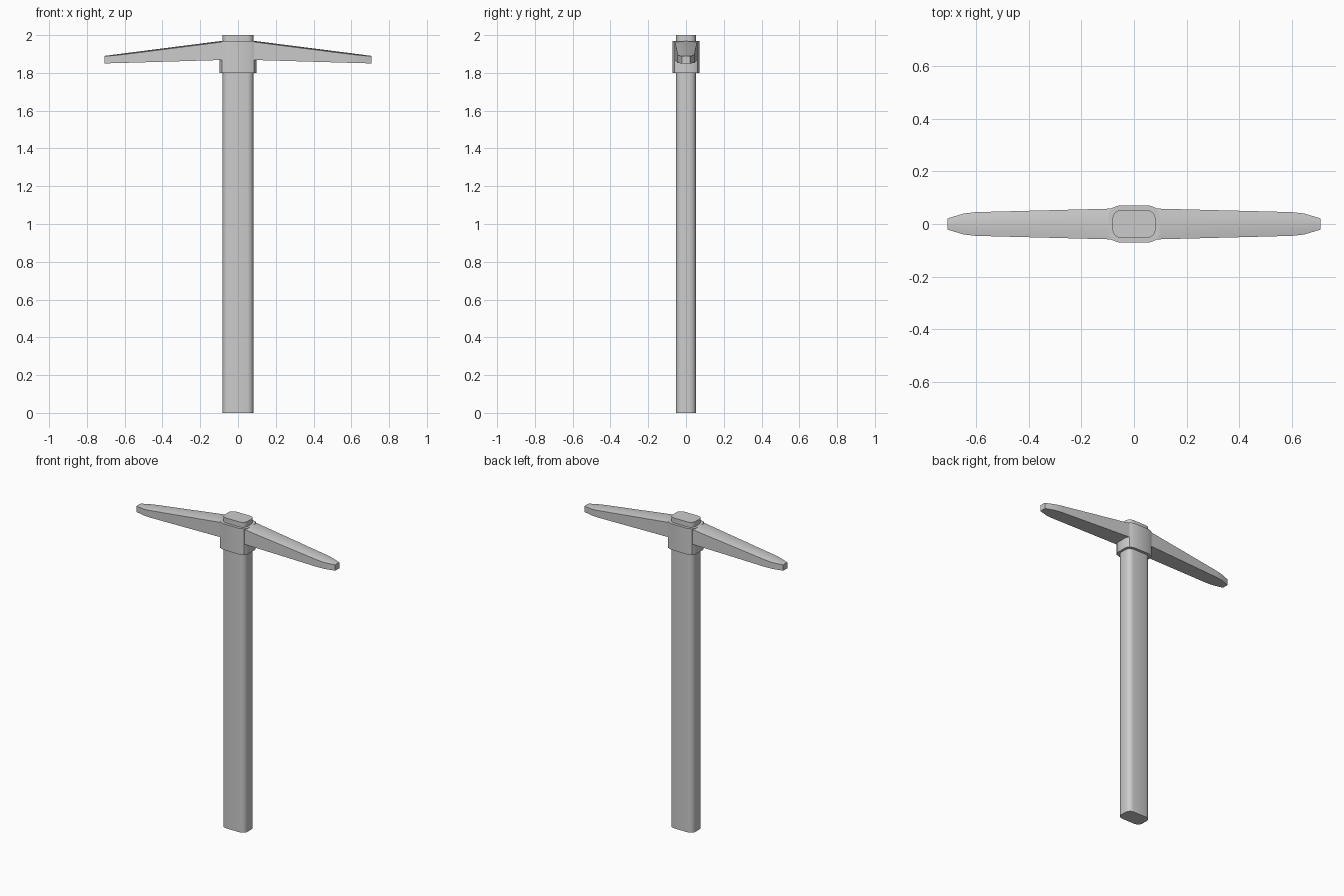
import bpy, bmesh, math

if "Cube" in bpy.data.objects:
    bpy.data.objects.remove(bpy.data.objects["Cube"])


def loft(name, rings):
    """Skin a list of equal-length closed rings and cap both ends."""
    bm = bmesh.new()
    loops = [[bm.verts.new(p) for p in ring] for ring in rings]
    n = len(loops[0])
    for a, b in zip(loops, loops[1:]):
        for i in range(n):
            j = (i + 1) % n
            bm.faces.new((a[i], a[j], b[j], b[i]))
    bm.faces.new(loops[0])
    bm.faces.new(loops[-1])
    bmesh.ops.recalc_face_normals(bm, faces=bm.faces)
    mesh = bpy.data.meshes.new(name)
    bm.to_mesh(mesh)
    bm.free()
    obj = bpy.data.objects.new(name, mesh)
    bpy.context.collection.objects.link(obj)
    bpy.ops.object.select_all(action='DESELECT')
    bpy.context.view_layer.objects.active = obj
    obj.select_set(True)
    bpy.ops.object.shade_smooth_by_angle(angle=math.radians(35))
    return obj


def rounded_rect(hx, hy, r, steps):
    pts = []
    for k, (sx, sy) in enumerate([(1, 1), (-1, 1), (-1, -1), (1, -1)]):
        for i in range(steps + 1):
            t = math.pi / 2 * (k + i / steps)
            pts.append((sx * (hx - r) + r * math.cos(t), sy * (hy - r) + r * math.sin(t)))
    return pts


# Handle: rounded bar running right through the head
outline = rounded_rect(0.082, 0.053, 0.034, 4)
loft("handle", [[(x, y, z) for x, y in outline] for z in (0, 2)])

# Socket: collar with bevelled corners around the handle
quarter = [(0.097, 0.040), (0.085, 0.060), (0.057, 0.071)]
half = quarter + [(-x, y) for x, y in reversed(quarter)]
collar = half + [(-x, -y) for x, y in half]
loft("socket", [[(x, y, z) for x, y in collar] for z in (1.80, 1.968)])


# Blades: stations of x, half width, bottom, top edge height, crown height
stations = [
    (0.06, 0.060, 1.868, 1.966, 1.968),
    (0.097, 0.058, 1.868, 1.962, 1.968),
    (0.60, 0.045, 1.853, 1.898, 1.904),
    (0.645, 0.040, 1.852, 1.893, 1.898),
    (0.708, 0.021, 1.850, 1.888, 1.890),
]
for side, label in ((1, "right"), (-1, "left")):
    rings = []
    for x, w, low, edge, crown in stations:
        mid = edge + (crown - edge) * 0.75
        rings.append([(side * x, y, z) for y, z in (
            (-w, low), (w, low), (w, edge), (w * 0.5, mid),
            (0, crown), (-w * 0.5, mid), (-w, edge))])
    loft("blade_" + label, rings)
